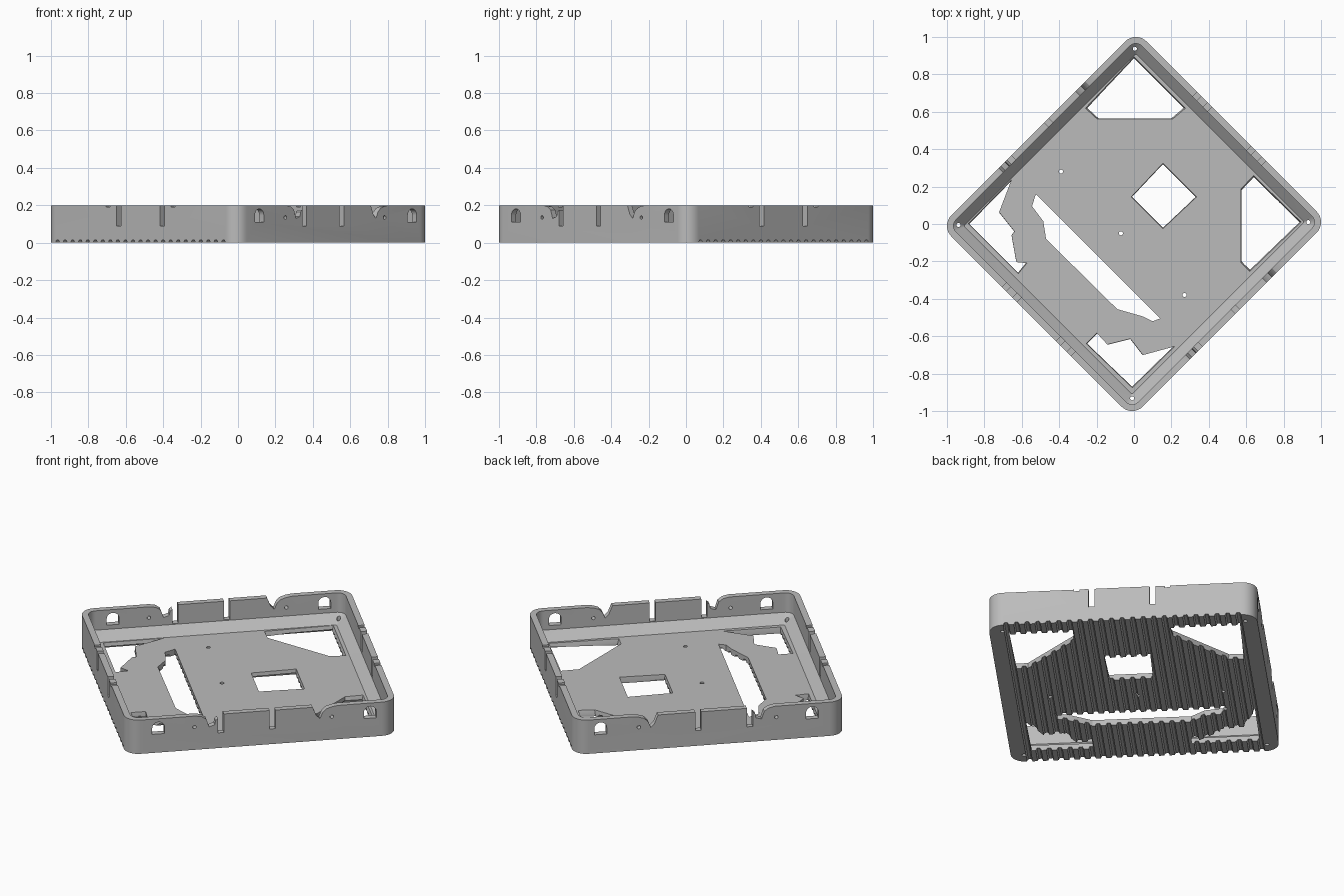
import bpy, bmesh, math
from mathutils import Matrix, Vector

if "Cube" in bpy.data.objects:
    bpy.data.objects.remove(bpy.data.objects["Cube"], do_unlink=True)

HALF_U, HALF_V, HEIGHT = 0.7375, 0.7235, 0.2
TURN = Matrix.Rotation(math.radians(45), 4, 'Z')

grey = bpy.data.materials.new("plain grey")
grey.use_nodes = True
grey.diffuse_color = (0.5, 0.5, 0.5, 1)
grey.node_tree.nodes["Principled BSDF"].inputs["Base Color"].default_value = (0.5, 0.5, 0.5, 1)


def make_object(name, bm, turn=True):
    if turn:
        bm.transform(TURN)
    bmesh.ops.recalc_face_normals(bm, faces=bm.faces)
    mesh = bpy.data.meshes.new(name)
    bm.to_mesh(mesh)
    bm.free()
    mesh.materials.append(grey)
    obj = bpy.data.objects.new(name, mesh)
    bpy.context.collection.objects.link(obj)
    return obj


def loft(bm, loops):
    """Bridge a list of equal loops and cap both ends."""
    rings = [[bm.verts.new(p) for p in loop] for loop in loops]
    n = len(rings[0])
    for a, b in zip(rings, rings[1:]):
        for i in range(n):
            bm.faces.new((a[i], a[(i + 1) % n], b[(i + 1) % n], b[i]))
    bm.faces.new(rings[0][::-1])
    bm.faces.new(rings[-1])


def rounded_loop(inset, radius, z):
    pts = []
    for k, (sx, sy) in enumerate(((1, 1), (-1, 1), (-1, -1), (1, -1))):
        cx, cy = sx * (HALF_U - inset - radius), sy * (HALF_V - inset - radius)
        for i in range(9):
            a = math.radians(90 * k + 90 * i / 8)
            pts.append((cx + radius * math.cos(a), cy + radius * math.sin(a), z))
    return pts


def circle(x, y, r, n=16):
    return [(x + r * math.cos(i * math.tau / n), y + r * math.sin(i * math.tau / n)) for i in range(n)]


def box(x0, x1, y0, y1):
    return [(x0, y0), (x1, y0), (x1, y1), (x0, y1)]


def along_v(bm, pts):
    """Wall opening through both walls that face the v direction."""
    loft(bm, [[(u, v, z) for u, z in pts] for v in (-1, 1)])


def along_u(bm, pts):
    loft(bm, [[(u, v, z) for v, z in pts] for u in (-1, 1)])


def floor_cut(bm, pts, flare=1.0):
    """Opening through the floor, widening a little upwards."""
    c = sum((Vector(p) for p in pts), Vector((0, 0))) / len(pts)
    loft(bm, [[(*(c + (Vector(p) - c) * s), z) for p in pts]
              for s, z in ((1, -0.1), (1, 0.012), (flare, 0.036), (flare, 0.15))])


def carve(target, name, bm, turn=True):
    cutter = make_object(name, bm, turn)
    cutter.hide_render = True
    mod = target.modifiers.new(name, 'BOOLEAN')
    mod.operation, mod.solver, mod.object = 'DIFFERENCE', 'EXACT', cutter
    bpy.context.view_layer.objects.active = target
    bpy.ops.object.modifier_apply(modifier=name)
    bpy.data.objects.remove(cutter, do_unlink=True)


# Tray: outer wall, rim, inner wall, sloped skirt and floor
bm = bmesh.new()
loft(bm, [rounded_loop(0, 0.08, 0), rounded_loop(0, 0.08, HEIGHT),
          rounded_loop(0.035, 0.045, HEIGHT), rounded_loop(0.035, 0.045, 0.085),
          rounded_loop(0.087, 0.006, 0.035)])
tray = make_object("tray", bm)

# Ribbed underside
bm = bmesh.new()
for i in range(-11, 12):
    v = i * 0.057
    along_u(bm, [(v - 0.016, -0.01), (v + 0.016, -0.01), (v + 0.014, 0.004),
                 (v + 0.008, 0.014), (v - 0.008, 0.014), (v - 0.014, 0.004)])
carve(tray, "rib_grooves", bm)

# Slots and shallow nicks in the two plain walls
bm = bmesh.new()
for side in (-1, 1):
    v = side * 0.165
    along_u(bm, box(v - 0.016, v + 0.016, 0.09, 0.25))
    v = side * 0.245
    along_u(bm, box(v - 0.015, v + 0.015, 0.19, 0.25))
carve(tray, "plain_wall_slots", bm)

# Arched ports, pin holes, slot and hooked gaps in the other two walls
bm = bmesh.new()
for u in (-0.562, 0.594):
    arch = [(u + 0.034 * math.cos(i * math.pi / 10), 0.147 + 0.034 * math.sin(i * math.pi / 10)) for i in range(11)]
    along_v(bm, [(u - 0.034, 0.11), (u + 0.034, 0.11)] + arch)
for u in (-0.365, 0.385):
    along_v(bm, circle(u, 0.135, 0.01, 12))
along_v(bm, box(0.045, 0.077, 0.09, 0.25))
along_v(bm, [(-0.36, 0.25), (-0.36, 0.2), (-0.325, 0.193), (-0.3, 0.175), (-0.285, 0.13),
             (-0.255, 0.14), (-0.25, 0.165), (-0.237, 0.175), (-0.237, 0.09),
             (-0.205, 0.09), (-0.205, 0.25)])
along_v(bm, [(0.28, 0.25), (0.28, 0.2), (0.3, 0.15), (0.32, 0.13), (0.335, 0.165),
             (0.355, 0.185), (0.385, 0.195), (0.42, 0.2), (0.42, 0.25)])
carve(tray, "port_wall_cuts", bm)

# Floor openings
bm = bmesh.new()
floor_cut(bm, [(0, 0.885), (0.265, 0.62), (0.2, 0.565), (-0.19, 0.565), (-0.25, 0.62)], 1.04)
floor_cut(bm, [(0.885, 0.01), (0.64, 0.25), (0.575, 0.18), (0.575, -0.2), (0.62, -0.245)], 1.04)
floor_cut(bm, [(0.155, 0.32), (0.33, 0.145), (0.155, -0.02), (-0.01, 0.145)], 1.03)
floor_cut(bm, [(-0.88, 0), (-0.655, 0.23), (-0.72, 0.06), (-0.64, -0.04), (-0.655, -0.06),
               (-0.63, -0.2), (-0.575, -0.205), (-0.62, -0.26)], 1.03)
floor_cut(bm, [(-0.25, -0.64), (-0.195, -0.585), (-0.14, -0.645), (-0.02, -0.615),
               (0.045, -0.7), (0.21, -0.655), (-0.01, -0.87)], 1.03)
floor_cut(bm, [(-0.525, 0.16), (0.14, -0.505), (0.1, -0.52), (0.05, -0.495),
               (-0.09, -0.455), (-0.47, -0.08), (-0.485, 0.015), (-0.545, 0.095)])
# Screw holes in the floor and corners
for x, y in ((-0.39, 0.28), (-0.07, -0.05), (0.27, -0.38),
             (0.005, 0.937), (0.932, 0.01), (-0.01, -0.932), (-0.938, -0.005)):
    floor_cut(bm, circle(x, y, 0.011, 12))
carve(tray, "floor_openings", bm, turn=False)

# Smooth corners, sharp edges
bpy.ops.object.select_all(action='DESELECT')
tray.select_set(True)
bpy.context.view_layer.objects.active = tray
bpy.ops.object.shade_smooth_by_angle(angle=math.radians(25))
